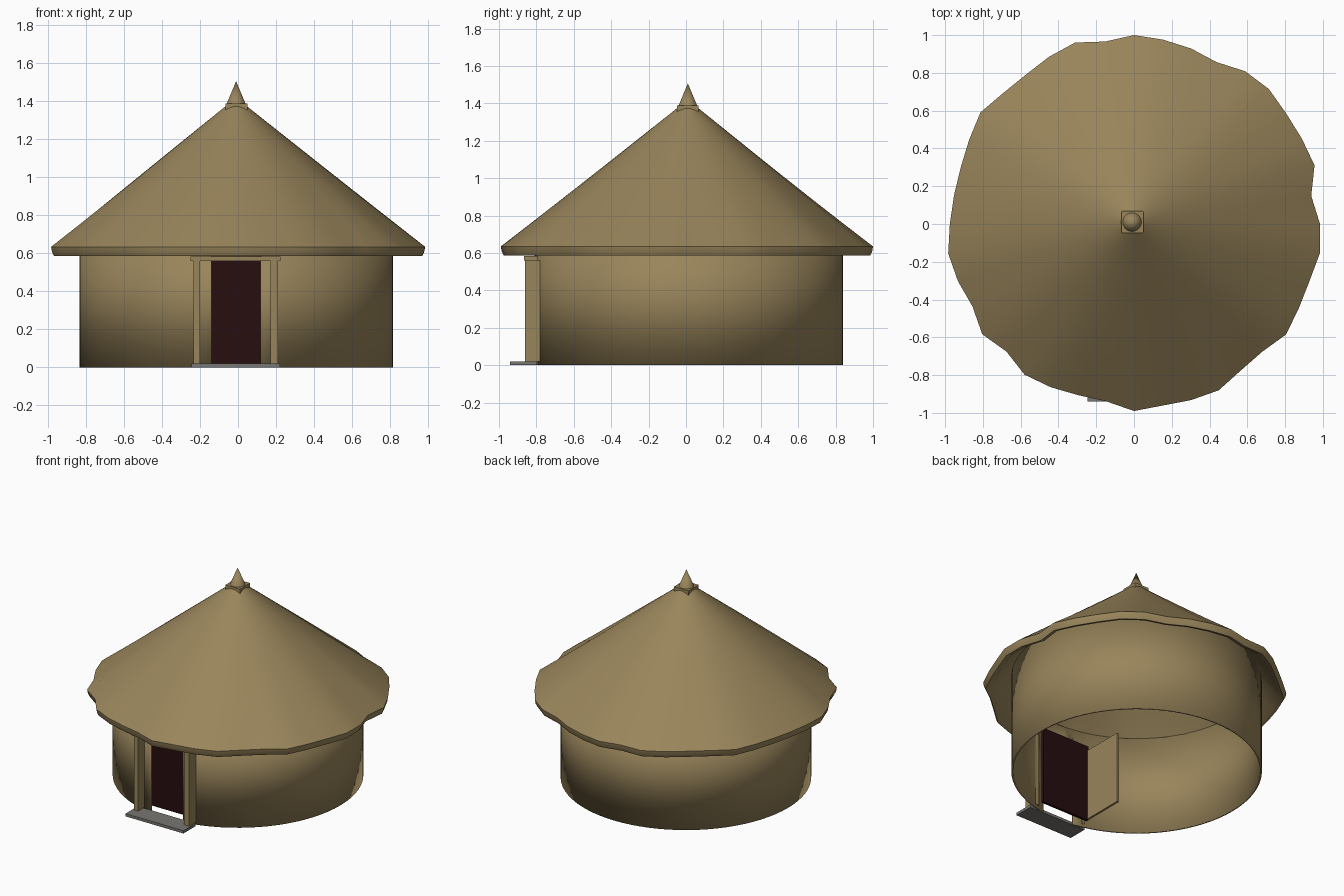
import bpy, bmesh, math

if "Cube" in bpy.data.objects:
    bpy.data.objects.remove(bpy.data.objects["Cube"], do_unlink=True)

CX, CY = -0.01, 0.015          # centre of the hut
WALL_R = 0.825


def material(name, rgb):
    m = bpy.data.materials.new(name)
    m.use_nodes = True
    m.diffuse_color = (*rgb, 1)
    bsdf = next(n for n in m.node_tree.nodes if n.type == "BSDF_PRINCIPLED")
    bsdf.inputs["Base Color"].default_value = (*rgb, 1)
    bsdf.inputs["Roughness"].default_value = 0.9
    return m


tan = material("straw tan", (0.32, 0.235, 0.105))
grey = material("stone grey", (0.19, 0.18, 0.17))
dark = material("dark maroon", (0.02, 0.004, 0.005))


def finish(name, bm, mat, smooth=None):
    bmesh.ops.recalc_face_normals(bm, faces=bm.faces)
    me = bpy.data.meshes.new(name)
    bm.to_mesh(me)
    bm.free()
    ob = bpy.data.objects.new(name, me)
    bpy.context.collection.objects.link(ob)
    me.materials.append(mat)
    if smooth:
        bpy.ops.object.select_all(action="DESELECT")
        ob.select_set(True)
        bpy.context.view_layer.objects.active = ob
        bpy.ops.object.shade_smooth_by_angle(angle=math.radians(smooth))
    return ob


def box(name, x, y, z, mat):
    bm = bmesh.new()
    bmesh.ops.create_cube(bm, size=1)
    for v in bm.verts:
        v.co = [lo + (c + 0.5) * (hi - lo) for c, (lo, hi) in zip(v.co, (x, y, z))]
    return finish(name, bm, mat)


def arc_wall(bm, start, end, z0, z1, steps):
    """Curved sheet between two angles measured from the front."""
    rows = []
    for i in range(steps + 1):
        a = start + (end - start) * i / steps
        x, y = CX + WALL_R * math.sin(a), CY - WALL_R * math.cos(a)
        rows.append([bm.verts.new((x, y, z)) for z in (z0, z1)])
    for (a, b), (c, d) in zip(rows, rows[1:]):
        bm.faces.new((a, c, d, b))


# Round wall with a doorway gap
gap = math.asin(0.13 / WALL_R)
bm = bmesh.new()
arc_wall(bm, gap, 2 * math.pi - gap, 0, 0.715, 76)
arc_wall(bm, -gap, gap, 0.565, 0.715, 4)
bmesh.ops.remove_doubles(bm, verts=bm.verts, dist=0.0005)
wall = finish("round_wall", bm, tan, 30)
solid = wall.modifiers.new("thickness", "SOLIDIFY")
solid.thickness = 0.012
solid.offset = -1

# Thatched roof: uneven eave, clockwise from the back, in percent of a unit
EAVE = [100, 98.8, 97.7, 96.2, 100, 101, 99.6, 99.7, 100.5, 95,
        98.5, 99.6, 97.7, 98, 99.5, 95.8, 96, 98.8, 98, 97.3,
        99, 95, 95.3, 97, 98.6, 95.5, 99.3, 96, 98, 99.6,
        97.5, 96.5, 96.5, 98, 100.5, 98, 97.6, 99.3, 101, 97.8]
MEAN = 0.98
N = len(EAVE)
bm = bmesh.new()


def ring(t, z, inset=0.0):
    verts = []
    for i, e in enumerate(EAVE):
        a = 2 * math.pi * i / N
        r = t * (MEAN + (e / 100 - MEAN) * t * t) - inset
        verts.append(bm.verts.new((CX * (1 - t) + r * math.sin(a),
                                   0.01 * (1 - t) + r * math.cos(a), z)))
    return verts


TOP, EDGE = 1.42, 0.635
slope = [0.06] + [k / 7 for k in range(1, 8)]
rings = [ring(t, TOP + (EDGE - TOP) * t) for t in slope]
rings += [ring(1, 0.607, 0.005), ring(1, 0.587, 0.015), ring(1, 0.6, 0.05)]
rings += [ring(t, TOP - 0.045 + (EDGE - TOP) * t) for t in (0.85, 0.5, 0.06)]
for lower, upper in zip(rings, rings[1:]):
    for i in range(N):
        j = (i + 1) % N
        bm.faces.new((lower[i], lower[j], upper[j], upper[i]))
bm.faces.new(rings[0])
bm.faces.new(rings[-1])
finish("thatched_roof", bm, tan, 35)

# Finial: square cap and spike
box("finial_cap", (-0.067, 0.049), (-0.048, 0.068), (1.355, 1.388), tan)
bm = bmesh.new()
bmesh.ops.create_cone(bm, cap_ends=True, segments=24, radius1=0.05, radius2=0, depth=0.12)
bmesh.ops.translate(bm, verts=bm.verts, vec=(-0.01, 0.01, 1.447))
finish("finial_spike", bm, tan, 40)

# Door frame and threshold
for side, x in (("right", (-0.235, -0.2)), ("left", (0.17, 0.21))):
    box(side + "_door_post", x, (-0.86, -0.77), (0.02, 0.56), tan)
box("door_lintel", (-0.25, 0.225), (-0.866, -0.79), (0.56, 0.584), tan)
box("threshold_step", (-0.245, 0.22), (-0.94, -0.8), (0, 0.02), grey)

# Dark doorway screen and the leaf opened inwards
box("doorway_screen", (-0.195, 0.19), (-0.72, -0.7), (0.01, 0.57), dark)
box("open_door_leaf", (-0.205, -0.19), (-0.7, -0.4), (0.02, 0.54), tan)
